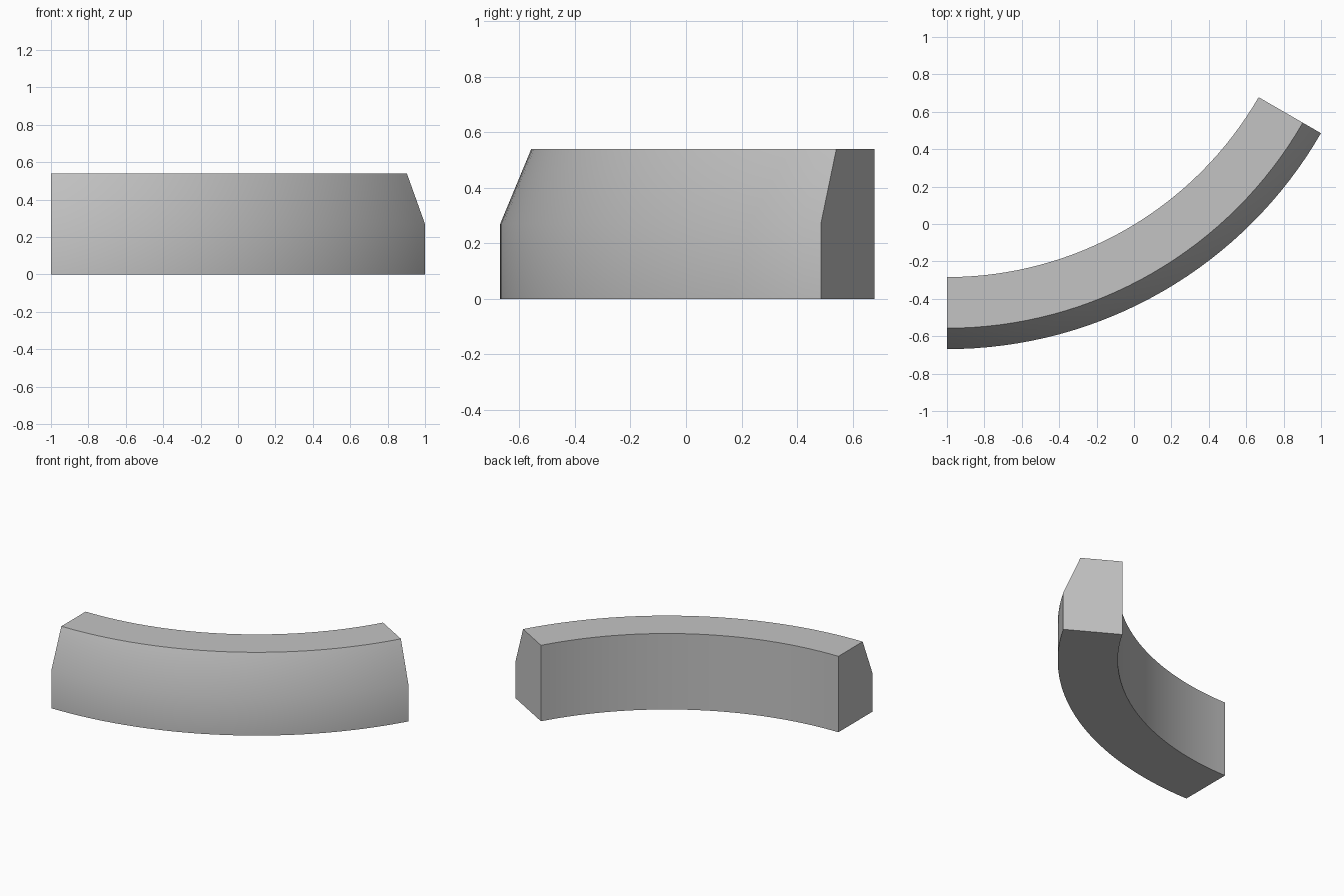
import bpy, bmesh, math

cube = bpy.data.objects.get("Cube")
if cube:
    bpy.data.objects.remove(cube, do_unlink=True)

# Plain grey material
grey = bpy.data.materials.new("plain_grey")
grey.use_nodes = True
colour = (0.55, 0.55, 0.55, 1)
grey.diffuse_color = colour
grey.node_tree.nodes["Principled BSDF"].inputs["Base Color"].default_value = colour

# Cross-section as (radius, height), swept through a sixth of a circle
CENTRE_X, CENTRE_Y = -1.0, 1.64
SWEEP, STEPS = math.radians(60), 32
profile = [(1.924, 0), (2.309, 0), (2.309, 0.27), (2.197, 0.54), (1.924, 0.54)]

bm = bmesh.new()
rings = []
for i in range(STEPS + 1):
    a = SWEEP * i / STEPS
    rings.append([bm.verts.new((CENTRE_X + r * math.sin(a), CENTRE_Y - r * math.cos(a), z))
                  for r, z in profile])

# Sides of the curved block
n = len(profile)
for a, b in zip(rings, rings[1:]):
    for j in range(n):
        k = (j + 1) % n
        bm.faces.new((a[j], b[j], b[k], a[k]))

# End caps
bm.faces.new(rings[0])
bm.faces.new(rings[-1])
bmesh.ops.recalc_face_normals(bm, faces=bm.faces)

mesh = bpy.data.meshes.new("curved_block")
bm.to_mesh(mesh)
bm.free()
mesh.materials.append(grey)
block = bpy.data.objects.new("curved_block", mesh)
bpy.context.collection.objects.link(block)

# Smooth the curve and the soft bevel, keep the other edges sharp
bpy.ops.object.select_all(action="DESELECT")
block.select_set(True)
bpy.context.view_layer.objects.active = block
bpy.ops.object.shade_smooth_by_angle(angle=math.radians(30))
